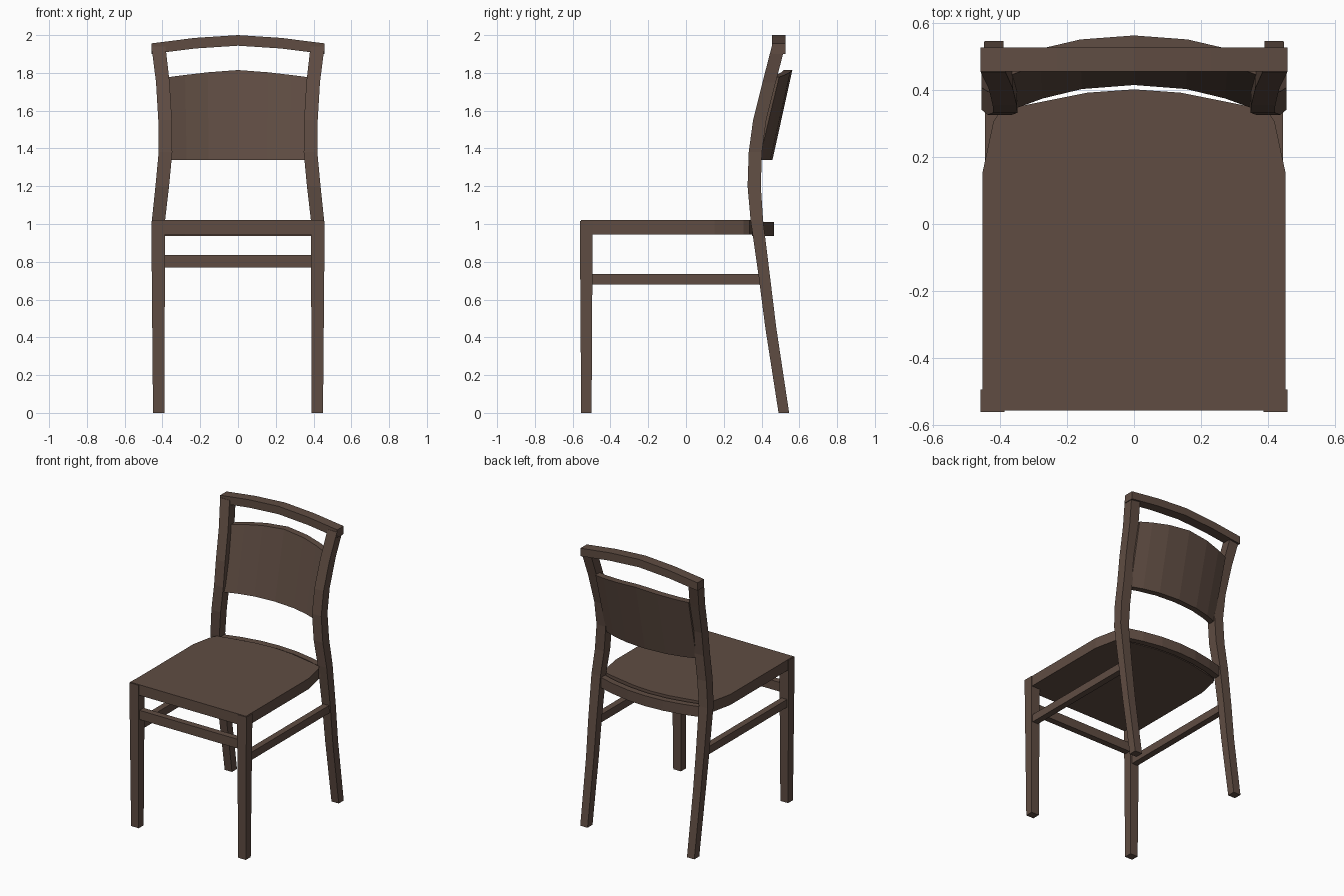
import bpy
import bmesh

cube = bpy.data.objects.get("Cube")
if cube:
    bpy.data.objects.remove(cube, do_unlink=True)

# One dark wood colour for the whole chair
wood = bpy.data.materials.new("dark_brown_wood")
wood.use_nodes = True
colour = (0.115, 0.073, 0.055, 1)
wood.diffuse_color = colour
wood.node_tree.nodes["Principled BSDF"].inputs["Base Color"].default_value = colour


def loft(name, sections, mirror=False):
    """Skin a row of matching closed cross-sections and cap both ends."""
    bm = bmesh.new()
    rings = [[bm.verts.new(p) for p in section] for section in sections]
    count = len(rings[0])
    for a, b in zip(rings, rings[1:]):
        for i in range(count):
            j = (i + 1) % count
            bm.faces.new((a[i], a[j], b[j], b[i]))
    bm.faces.new(rings[0])
    bm.faces.new(rings[-1])
    bmesh.ops.recalc_face_normals(bm, faces=bm.faces)
    mesh = bpy.data.meshes.new(name)
    bm.to_mesh(mesh)
    bm.free()
    mesh.materials.append(wood)
    obj = bpy.data.objects.new(name, mesh)
    bpy.context.collection.objects.link(obj)
    if mirror:
        obj.modifiers.new("Mirror", "MIRROR").use_mirror_merge = False
    return obj


def flat_ring(x0, x1, y0, y1, z):
    """Horizontal rectangle used as a leg section."""
    return [(x0, y0, z), (x1, y0, z), (x1, y1, z), (x0, y1, z)]


def bar(name, x, y, z, mirror=False):
    """Straight rectangular bar from three (low, high) ranges."""
    return loft(name, [flat_ring(*x, *y, h) for h in z], mirror)


def symmetric(half):
    """Half outline from the centre outwards, completed to the other side."""
    return [(-x, *rest) for x, *rest in reversed(half[1:])] + half


# Front legs, slightly tapered to the floor
loft("front_legs", [
    flat_ring(0.39, 0.45, -0.555, -0.5, 0),
    flat_ring(0.386, 0.459, -0.562, -0.494, 1.017),
], mirror=True)

# Rear legs bend backwards below the seat and sweep up into the back posts
# Each row: height, inner x, width, front y, depth
posts = [
    (0, 0.39, 0.057, 0.49, 0.056),
    (0.45, 0.39, 0.06, 0.42, 0.058),
    (0.72, 0.39, 0.065, 0.385, 0.06),
    (1.02, 0.386, 0.07, 0.342, 0.066),
    (1.2, 0.365, 0.072, 0.326, 0.07),
    (1.38, 0.348, 0.072, 0.332, 0.07),
    (1.55, 0.35, 0.072, 0.355, 0.07),
    (1.75, 0.362, 0.072, 0.405, 0.07),
    (1.94, 0.384, 0.074, 0.454, 0.07),
]
loft("rear_legs", [flat_ring(x, x + w, y, y + d, z) for z, x, w, y, d in posts],
     mirror=True)

# Seat slab, narrowing between the posts with a bowed rear edge
half = [(0, 0.402), (0.14, 0.392), (0.35, 0.35), (0.4, 0.335), (0.42, 0.305),
        (0.453, 0.15), (0.453, -0.557)]
outline = symmetric(half)
loft("seat", [[(x, y, z) for x, y in outline] for z in (0.945, 1.02)])

# Curved apron behind the seat
arc = symmetric([(0, 0.465), (0.14, 0.456), (0.28, 0.43), (0.4, 0.395)])
loft("rear_apron", [
    [(x, y - 0.045, 0.937), (x, y, 0.937), (x, y, 1.01), (x, y - 0.045, 1.01)]
    for x, y in arc])

# Stretchers
bar("front_stretcher", (-0.39, 0.39), (-0.55, -0.505), (0.77, 0.835))
bar("side_stretchers", (0.4, 0.445), (-0.5, 0.41), (0.68, 0.735), mirror=True)

# Peaked top rail
peak = symmetric([(0, 2.0), (0.23, 1.985), (0.459, 1.956)])
loft("top_rail", [
    [(x, 0.456, z - 0.056), (x, 0.527, z - 0.056), (x, 0.527, z), (x, 0.456, z)]
    for x, z in peak])

# Bowed, leaning backrest panel: x, distance behind the ends, top height
panel = symmetric([(0, 0.07, 1.815), (0.16, 0.058, 1.803),
                   (0.28, 0.03, 1.789), (0.365, 0, 1.778)])
loft("backrest_panel", [
    [(x * 0.97, 0.345 + bow, 1.34), (x * 0.97, 0.388 + bow, 1.34),
     (x, 0.493 + bow, top), (x, 0.446 + bow, top)]
    for x, bow, top in panel])
